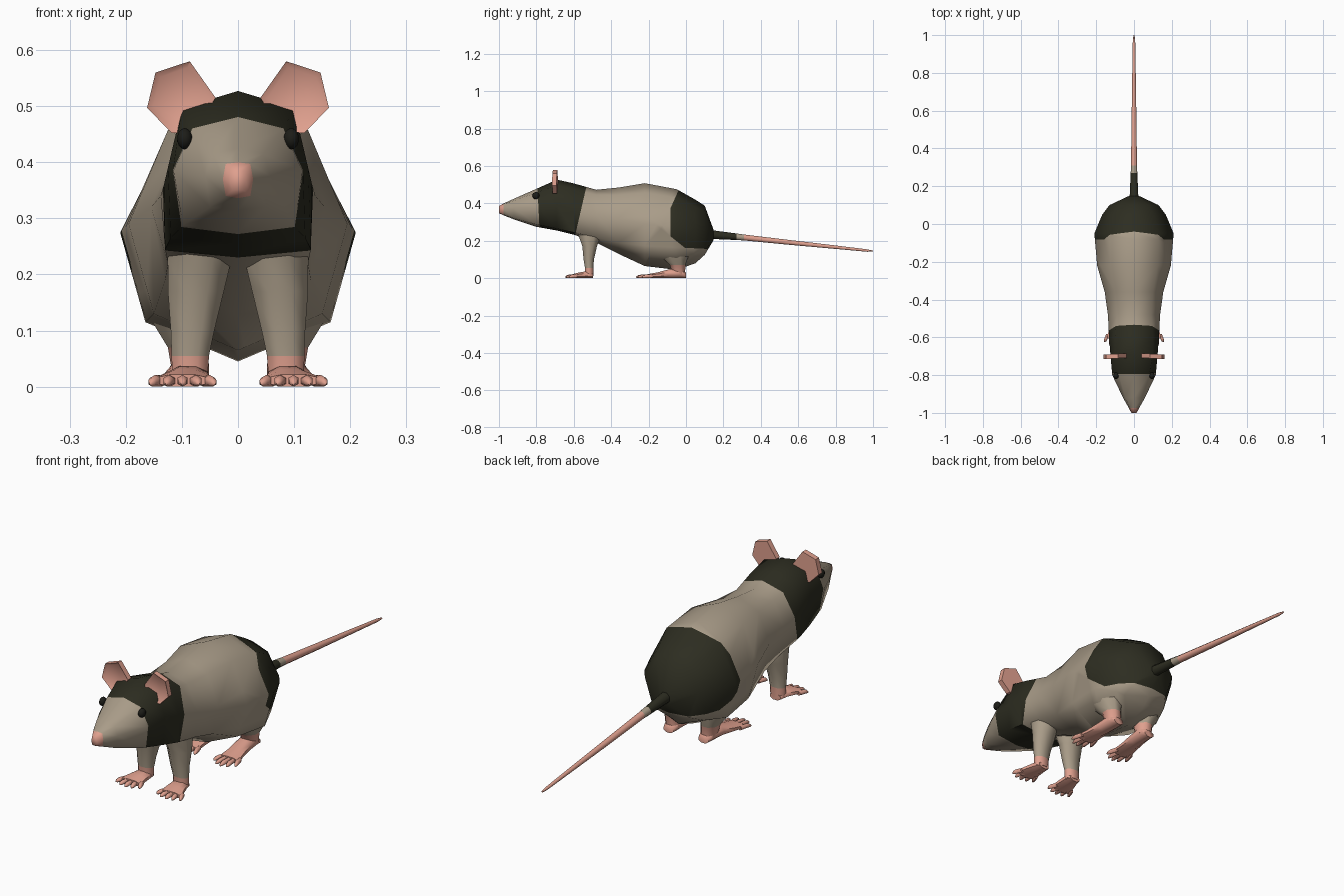
import bpy, bmesh, math
from mathutils import Vector

if "Cube" in bpy.data.objects:
    bpy.data.objects.remove(bpy.data.objects["Cube"])


def material(name, rgb):
    m = bpy.data.materials.new(name)
    m.diffuse_color = (*rgb, 1)
    m.use_nodes = True
    m.node_tree.nodes["Principled BSDF"].inputs["Base Color"].default_value = m.diffuse_color
    return m


FUR = material("light_fur", (0.40, 0.335, 0.25))
DARK = material("dark_fur", (0.026, 0.026, 0.015))
PINK = material("pink_skin", (0.74, 0.35, 0.27))
EYE = material("eye_black", (0.012, 0.012, 0.009))


def loft(bm, rings):
    """Skin a list of equal-length point rings and cap both ends."""
    vs = [[bm.verts.new(p) for p in r] for r in rings]
    n = len(vs[0])
    for a, b in zip(vs, vs[1:]):
        for i in range(n):
            j = (i + 1) % n
            bm.faces.new((a[i], a[j], b[j], b[i]))
    bm.faces.new(vs[0])
    bm.faces.new(vs[-1])


def finish(bm, name, mats, rule=None, angle=60):
    """Make an object, colouring its faces by a rule on the face centre."""
    bmesh.ops.recalc_face_normals(bm, faces=bm.faces[:])
    for f in bm.faces:
        f.smooth = True
        if rule:
            f.material_index = rule(f.calc_center_median())
    me = bpy.data.meshes.new(name)
    bm.to_mesh(me)
    bm.free()
    ob = bpy.data.objects.new(name, me)
    bpy.context.collection.objects.link(ob)
    for m in mats:
        me.materials.append(m)
    bpy.ops.object.select_all(action='DESELECT')
    ob.select_set(True)
    bpy.context.view_layer.objects.active = ob
    bpy.ops.object.shade_smooth_by_angle(angle=math.radians(angle))
    return ob


def cut(bm, co, no, keep=lambda c: True):
    """Add an edge loop along a plane, only through the faces kept."""
    fs = [f for f in bm.faces if keep(f.calc_center_median())]
    geom = fs + list({e for f in fs for e in f.edges}) + list({v for f in fs for v in f.verts})
    bmesh.ops.bisect_plane(bm, geom=geom, plane_co=co, plane_no=no, dist=1e-4)


# Body and head: y, top z, (half width, z) for upper, middle and lower side, bottom z
SECTIONS = [
    (-1.0, .386, .010, .384, .014, .367, .010, .350, .348),
    (-.975, .400, .022, .397, .027, .370, .022, .340, .336),
    (-.92, .425, .045, .415, .058, .375, .050, .320, .315),
    (-.80, .478, .080, .458, .115, .385, .098, .288, .275),
    (-.69, .527, .100, .497, .125, .390, .120, .265, .255),
    (-.60, .507, .100, .475, .132, .360, .130, .245, .233),
    (-.48, .473, .090, .445, .138, .340, .125, .220, .190),
    (-.36, .485, .100, .445, .155, .320, .130, .190, .130),
    (-.22, .508, .125, .457, .195, .290, .150, .130, .065),
    (-.05, .476, .130, .430, .210, .275, .165, .115, .045),
    (.05, .420, .105, .380, .168, .270, .125, .130, .080),
    (.10, .388, .075, .362, .130, .270, .090, .150, .125),
    (.147, .260, .020, .255, .030, .230, .020, .207, .203),
]
rings = []
for y, t, uw, uz, mw, mz, lw, lz, b in SECTIONS:
    rings.append([(0, y, t), (uw, y, uz), (mw, y, mz), (lw, y, lz),
                  (0, y, b), (-lw, y, lz), (-mw, y, mz), (-uw, y, uz)])

# Planes bounding the dark hood and the dark rump patch
HOOD = [(Vector((0, -.79, .4)), Vector((0, 1, .05))),
        (Vector((0, -.535, .48)), Vector((0, -1, .23)))]
RUMP = [(Vector((0, -.082, .3)), Vector((0, 1, 0))),
        (Vector((0, -.04, .47)), Vector((0, 1, -.45))),
        (Vector((0, -.04, .19)), Vector((0, .8, 1))),
        (Vector((0, .05, .16)), Vector((0, .05, 1)))]


def inside(c, planes):
    return all((c - co).dot(no) > 0 for co, no in planes)


def fur_rule(c):
    if c.y < -.975:
        return 2
    return 1 if inside(c, HOOD) or inside(c, RUMP) else 0


bm = bmesh.new()
loft(bm, rings)
for co, no in HOOD:
    cut(bm, co, no, lambda c: c.y < -.4)
for co, no in RUMP:
    cut(bm, co, no, lambda c: c.y > -.22)
finish(bm, "body", [FUR, DARK, PINK], fur_rule, 80)


def ring(center, rx, ry, axis, n=8, floor=None):
    """Elliptical ring across the z axis or the y axis."""
    out = []
    for i in range(n):
        a = 2 * math.pi * (i + .5) / n
        u, v = rx * math.cos(a), ry * math.sin(a)
        p = Vector(center) + (Vector((u, v, 0)) if axis == 'z' else Vector((u, 0, v)))
        if floor is not None:
            p.z = max(p.z, floor)
        out.append(p)
    return out


# Tail: dark root, pale band, pink tapering end
bm = bmesh.new()
tail = [(.12, .235, .026), (.27, .222, .019), (.31, .218, .017), (.55, .192, .014),
        (.80, .166, .010), (.97, .148, .007), (1.0, .145, .003)]
loft(bm, [ring((0, y, z), r, r, 'y') for y, z, r in tail])
finish(bm, "tail", [DARK, FUR, PINK], lambda c: 0 if c.y < .27 else 1 if c.y < .31 else 2)

# Legs: z, centre x, half width, centre y, half depth
FRONT_LEG = [(.31, .070, .050, -.53, .075), (.23, .068, .062, -.515, .065),
             (.17, .075, .054, -.515, .042), (.10, .081, .042, -.520, .030),
             (.055, .085, .036, -.518, .024), (.012, .086, .034, -.518, .024)]
HIND_LEG = [(.20, .105, .070, -.08, .10), (.12, .100, .060, -.06, .08),
            (.07, .088, .040, -.045, .045), (.02, .085, .034, -.038, .036)]
# Feet: y, centre x, half width, top height
FRONT_FOOT = [(-.498, .086, .026, .028), (-.53, .088, .034, .038),
              (-.57, .094, .042, .031), (-.607, .099, .050, .022)]
HIND_FOOT = [(.0, .085, .024, .030), (-.035, .085, .034, .058),
             (-.09, .088, .035, .048), (-.15, .094, .039, .032), (-.205, .099, .046, .022)]


def leg(name, s, rows, paw_z):
    bm = bmesh.new()
    loft(bm, [ring((s * x, y, z), rx, ry, 'z') for z, x, rx, y, ry in rows])
    finish(bm, name, [FUR, PINK], lambda c: 1 if c.z < paw_z else 0)


def foot(name, s, rows, reach):
    bm = bmesh.new()
    loft(bm, [ring((s * x, y, h / 2), w * 1.06, h / 2 * 1.08, 'y', floor=0) for y, x, w, h in rows])
    # five fanned toes, the middle ones longest
    y0, x0, w0, _ = rows[-1]
    for k in range(-2, 3):
        f = k / 2
        bx, by = x0 + f * w0 * .80, y0 + .012 + .012 * f * f
        tx, ty = x0 + f * w0 * 1.12, y0 - reach * (1 - .5 * f * f)
        toe = []
        for t, r in ((0, .010), (.55, .0105), (.85, .008), (1, .003)):
            toe.append(ring((s * (bx + (tx - bx) * t), by + (ty - by) * t, max(r, .006)),
                            r, r, 'y', 6, 0))
        loft(bm, toe)
    finish(bm, name, [PINK])


EAR = [(.040, .515), (.086, .580), (.147, .560), (.162, .497), (.118, .452), (.075, .455)]

for s, side in ((1, "left"), (-1, "right")):
    leg("front_leg_" + side, s, FRONT_LEG, .055)
    leg("hind_leg_" + side, s, HIND_LEG, .07)
    foot("front_paw_" + side, s, FRONT_FOOT, .038)
    foot("hind_paw_" + side, s, HIND_FOOT, .062)

    # Ear: thin slab with a cupped front
    bm = bmesh.new()
    loft(bm, [[(s * x, y - .06 * (x - .1), z) for x, z in EAR] for y in (-.712, -.688)])
    bmesh.ops.recalc_face_normals(bm, faces=bm.faces[:])
    front = min(bm.faces, key=lambda f: f.calc_center_median().y)
    bmesh.ops.inset_region(bm, faces=[front], thickness=.012, depth=-.008)
    finish(bm, "ear_" + side, [PINK], angle=40)

    # Eye
    bm = bmesh.new()
    bmesh.ops.create_uvsphere(bm, u_segments=10, v_segments=7, radius=.019)
    bmesh.ops.scale(bm, vec=(.75, 1, 1), verts=bm.verts)
    bmesh.ops.translate(bm, vec=(s * .095, -.803, .442), verts=bm.verts)
    finish(bm, "eye_" + side, [EYE])
